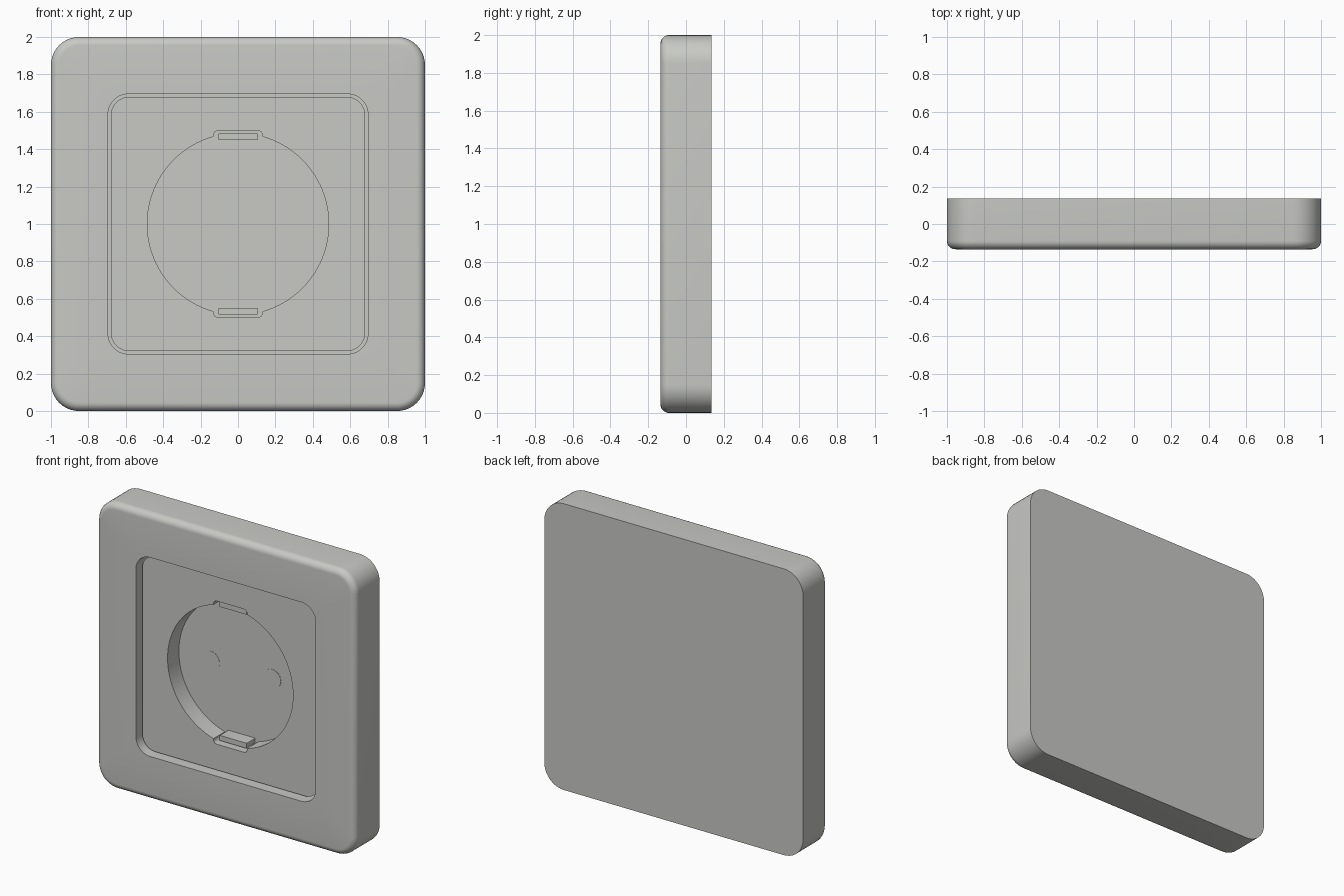
import bpy, bmesh
from math import sin, cos, pi, radians, asin, sqrt

if "Cube" in bpy.data.objects:
    bpy.data.objects.remove(bpy.data.objects["Cube"], do_unlink=True)

grey = bpy.data.materials.new("warm_light_grey")
grey.use_nodes = True
colour = (0.58, 0.58, 0.56, 1)
grey.diffuse_color = colour
grey.node_tree.nodes["Principled BSDF"].inputs["Base Color"].default_value = colour

MID = 1.0            # height of the centre
FRONT, BACK = -0.135, 0.135
FACE, FLOOR, POCKET = -0.085, 0.04, 0.06


def rounded_rect(hx, hz, r, cz=0.0, steps=10):
    """Counter-clockwise outline of a rounded rectangle."""
    pts = []
    for k, (sx, sz) in enumerate([(1, 1), (-1, 1), (-1, -1), (1, -1)]):
        for i in range(steps + 1):
            a = (k + i / steps) * pi / 2
            pts.append((sx * (hx - r) + r * cos(a), cz + sz * (hz - r) + r * sin(a)))
    return pts


def circle(r, cx=0.0, steps=48):
    return [(cx + r * cos(2 * pi * i / steps), r * sin(2 * pi * i / steps)) for i in range(steps)]


def socket_outline(r=0.485, half=0.13, top=0.5, corner=0.025, steps=40):
    """Circle with a round-cornered notch at the top and bottom."""
    a0 = asin(half / r)
    arc = [-pi / 2 + a0 + (pi - 2 * a0) * i / steps for i in range(steps + 1)]
    side = [(r * cos(a), r * sin(a)) for a in arc]
    turn = [i * pi / 8 for i in range(5)]
    notch = [(half - corner + corner * cos(a), top - corner + corner * sin(a)) for a in turn]
    upper = notch + [(-x, z) for x, z in reversed(notch)]
    half_loop = side + upper
    return half_loop + [(-x, -z) for x, z in half_loop]


def ring(bm, outline, y):
    return [bm.verts.new((x, y, MID + z)) for x, z in outline]


def skin(bm, rings):
    for a, b in zip(rings, rings[1:]):
        n = len(a)
        for i in range(n):
            j = (i + 1) % n
            bm.faces.new((a[i], a[j], b[j], b[i]))


def finish(bm, name, angle=35):
    bmesh.ops.remove_doubles(bm, verts=bm.verts, dist=0.00001)
    bmesh.ops.recalc_face_normals(bm, faces=bm.faces)
    mesh = bpy.data.meshes.new(name)
    bm.to_mesh(mesh)
    bm.free()
    mesh.materials.append(grey)
    ob = bpy.data.objects.new(name, mesh)
    bpy.context.collection.objects.link(ob)
    bpy.ops.object.select_all(action='DESELECT')
    ob.select_set(True)
    bpy.context.view_layer.objects.active = ob
    bpy.ops.object.shade_smooth_by_angle(angle=radians(angle))
    return ob


def prism(name, outline, y0, y1):
    bm = bmesh.new()
    rings = [ring(bm, outline, y0), ring(bm, outline, y1)]
    skin(bm, rings)
    for loop in rings:
        bm.faces.new(loop)
    return finish(bm, name)


# Outer frame: flat back, filleted front edge, pocket in the middle
bm = bmesh.new()
fillet, corner = 0.045, 0.15
rings = [ring(bm, rounded_rect(1, 1, corner), BACK)]
for i in range(9):
    a = i / 8 * pi / 2
    inset = fillet * (1 - cos(a))
    rings.append(ring(bm, rounded_rect(1 - inset, 1 - inset, corner - inset),
                      FRONT + fillet * (1 - sin(a))))
opening = rounded_rect(0.695, 0.695, 0.11)
rings += [ring(bm, opening, FRONT), ring(bm, opening, POCKET)]
skin(bm, rings)
bm.faces.new(rings[0])
bm.faces.new(rings[-1])
finish(bm, "outer_frame")

# Insert plate with the round, notched plug well
bm = bmesh.new()
plate = rounded_rect(0.68, 0.68, 0.1)
well = socket_outline()
plate_rings = [ring(bm, plate, POCKET), ring(bm, plate, FACE)]
well_rings = [ring(bm, well, FACE), ring(bm, well, FLOOR)]
skin(bm, plate_rings)
skin(bm, well_rings)
bm.faces.new(well_rings[1])
rims = [bm.edges.get((loop[i - 1], loop[i]))
        for loop in (plate_rings[1], well_rings[0]) for i in range(len(loop))]
bmesh.ops.triangle_fill(bm, edges=rims, use_beauty=True, normal=(0, -1, 0))
finish(bm, "insert_plate")

# Pin contacts flush with the well floor, and earthing clips in the notches
for side, s in (("left", 1), ("right", -1)):
    prism(side + "_pin_contact", circle(0.067, s * 0.237), FLOOR - 0.002, FLOOR + 0.005)
for side, s in (("upper", 1), ("lower", -1)):
    prism(side + "_earth_clip", rounded_rect(0.105, 0.018, 0.004, s * 0.467, 3),
          -0.055, FLOOR + 0.005)
